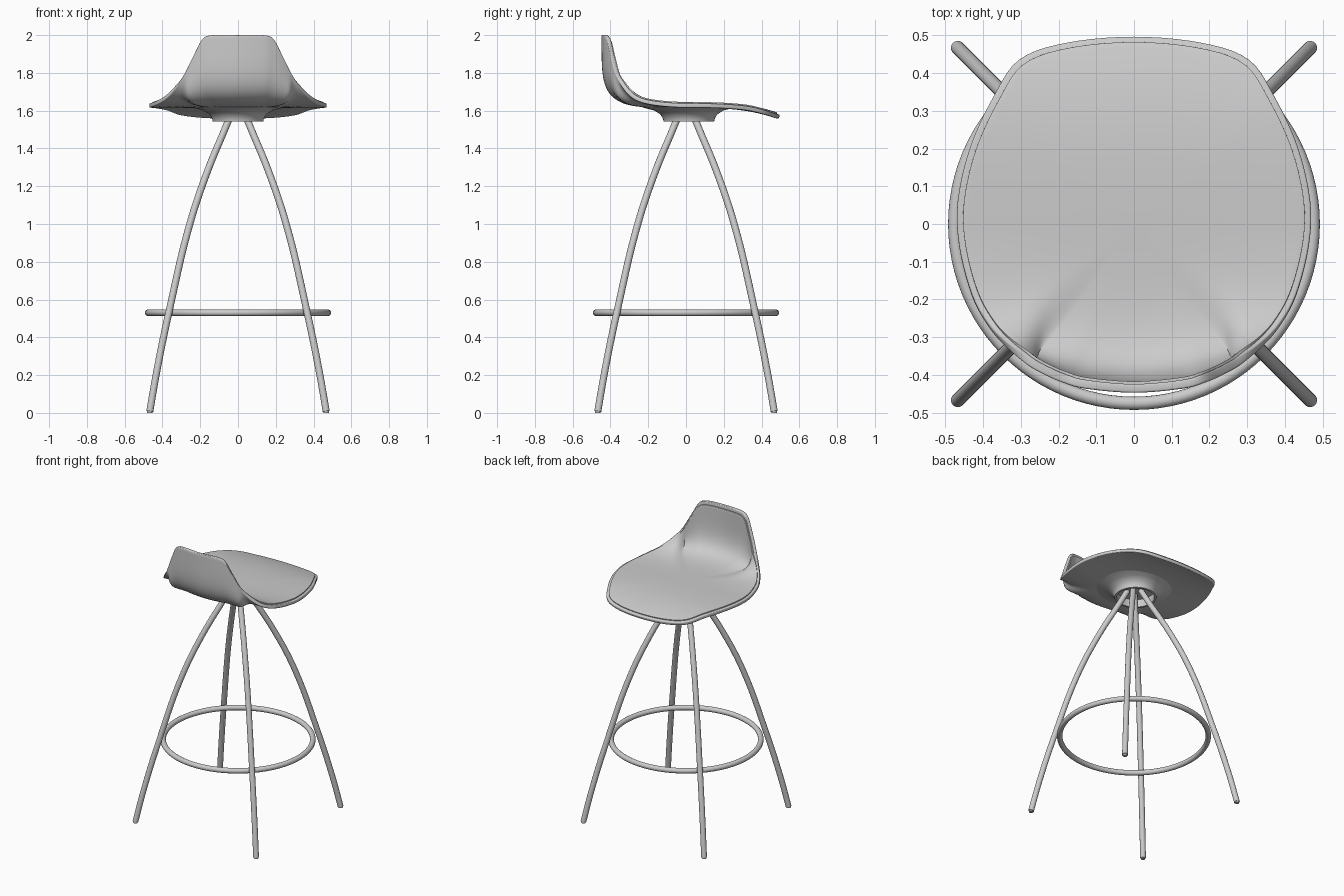
import bpy, bmesh, math
from mathutils import Vector

if "Cube" in bpy.data.objects:
    bpy.data.objects.remove(bpy.data.objects["Cube"])


def mesh_object(name, bm, angle=50):
    me = bpy.data.meshes.new(name)
    bm.to_mesh(me)
    bm.free()
    ob = bpy.data.objects.new(name, me)
    bpy.context.collection.objects.link(ob)
    bpy.ops.object.select_all(action='DESELECT')
    ob.select_set(True)
    bpy.context.view_layer.objects.active = ob
    bpy.ops.object.shade_smooth_by_angle(angle=math.radians(angle))
    return ob


def lathe(name, profile, cx=0, cy=0, steps=64):
    bm = bmesh.new()
    rings = [[bm.verts.new((cx + r * math.cos(2 * math.pi * i / steps),
                            cy + r * math.sin(2 * math.pi * i / steps), z))
              for i in range(steps)] for r, z in profile]
    for a, b in zip(rings, rings[1:]):
        for i in range(steps):
            j = (i + 1) % steps
            bm.faces.new((a[i], a[j], b[j], b[i]))
    bmesh.ops.remove_doubles(bm, verts=bm.verts, dist=1e-5)
    bmesh.ops.recalc_face_normals(bm, faces=bm.faces)
    return mesh_object(name, bm)


# Seat rim, right half from back centre to front centre
half = [(0, -.447, 2), (.13, -.436, 2), (.188, -.42, 1.98), (.235, -.4, 1.895),
        (.285, -.372, 1.795), (.335, -.332, 1.715), (.385, -.275, 1.66),
        (.43, -.19, 1.632), (.463, -.06, 1.618), (.467, .06, 1.616),
        (.435, .2, 1.612), (.375, .33, 1.6), (.305, .43, 1.575),
        (.18, .474, 1.56), (0, .49, 1.556)]
ctrl = [Vector(p) for p in half]
ctrl += [Vector((-p.x, p.y, p.z)) for p in ctrl[-2:0:-1]]


def spline(pts, sub):
    out, n = [], len(pts)
    for i in range(n):
        a, b, c, d = (pts[(i + k) % n] for k in (-1, 0, 1, 2))
        for s in range(sub):
            t = s / sub
            out.append(0.5 * (2 * b + (c - a) * t + (2 * a - 5 * b + 4 * c - d) * t * t
                              + (3 * b - a - 3 * c + d) * t ** 3))
    return out


rim = spline(ctrl, 5)
FLOOR, N = 1.615, 4.6


def shell_point(p, t):
    # blend of a flat dish (front, sides) and an upright curved wall (back)
    w = min(1, max(0, (p.z - 1.62) / 0.2))
    w = w * w * (3 - 2 * w)
    a = t * math.pi / 2
    s, c = math.sin(a), math.cos(a)
    k = (s ** N + max(c, 0) ** N) ** (1 / N)
    h = t * (1 - w) + s / k * w
    g = t ** 3 * (1 - w) + (1 - c / k) * w
    return Vector((p.x * h, p.y * h, FLOOR + (p.z - FLOOR) * g))


def dish(name, t_max, lift, thick, bevel, steps=30):
    bm = bmesh.new()
    mid = bm.verts.new((0, 0, FLOOR))
    prev = None
    n = len(rim)
    for k in range(1, steps + 1):
        ring = [bm.verts.new(shell_point(p, t_max * k / steps)) for p in rim]
        for i in range(n):
            j = (i + 1) % n
            if prev:
                bm.faces.new((prev[i], ring[i], ring[j], prev[j]))
            else:
                bm.faces.new((mid, ring[i], ring[j]))
        prev = ring
    bm.normal_update()
    for v, co in [(v, v.co + v.normal * lift) for v in bm.verts]:
        v.co = co
    ob = mesh_object(name, bm)
    m = ob.modifiers.new("thickness", 'SOLIDIFY')
    m.thickness, m.offset = thick, 1
    m = ob.modifiers.new("rounded_rim", 'BEVEL')
    m.width, m.segments, m.angle_limit = bevel, 3, math.radians(50)
    return ob


# Seat shell and the inset pad on it
dish("seat_shell", 1.0, 0, .023, .009)
dish("seat_pad", .965, .018, .012, .005)

# Flared hub, hollow underneath
lathe("seat_hub", [(0, 1.6), (.118, 1.595), (.12, 1.542), (.134, 1.542), (.136, 1.555),
                   (.15, 1.58), (.185, 1.602), (.25, 1.618), (0, 1.622)], 0, .015)

# Four bowed tube legs with foot glides
path = [(.03, 1.6), (.058, 1.53), (.165, 1.27), (.255, 1.0), (.362, .55), (.43, .22), (.467, .008)]
for name, sx, sy in (("front_right_leg", 1, -1), ("front_left_leg", -1, -1),
                     ("back_right_leg", 1, 1), ("back_left_leg", -1, 1)):
    cu = bpy.data.curves.new(name, 'CURVE')
    cu.dimensions = '3D'
    cu.bevel_depth, cu.bevel_resolution, cu.use_fill_caps = .0185, 6, True
    sp = cu.splines.new('BEZIER')
    sp.bezier_points.add(len(path) - 1)
    for bp, (d, z) in zip(sp.bezier_points, path):
        bp.co = (sx * d, sy * d, z)
        bp.handle_left_type = bp.handle_right_type = 'AUTO'
    ob = bpy.data.objects.new(name, cu)
    bpy.context.collection.objects.link(ob)
    bpy.ops.object.select_all(action='DESELECT')
    ob.select_set(True)
    bpy.context.view_layer.objects.active = ob
    bpy.ops.object.convert(target='MESH')
    bpy.ops.object.shade_smooth_by_angle(angle=math.radians(50))
    lathe(name.replace("leg", "foot"), [(0, 0), (.014, 0), (.015, .02), (0, .02)],
          sx * .467, sy * .467, 24)

# Footrest ring
bpy.ops.mesh.primitive_torus_add(location=(0, 0, .53), major_radius=.475, minor_radius=.0175,
                                 major_segments=96, minor_segments=16)
bpy.context.object.name = "footrest_ring"
bpy.ops.object.shade_smooth_by_angle(angle=math.radians(50))
